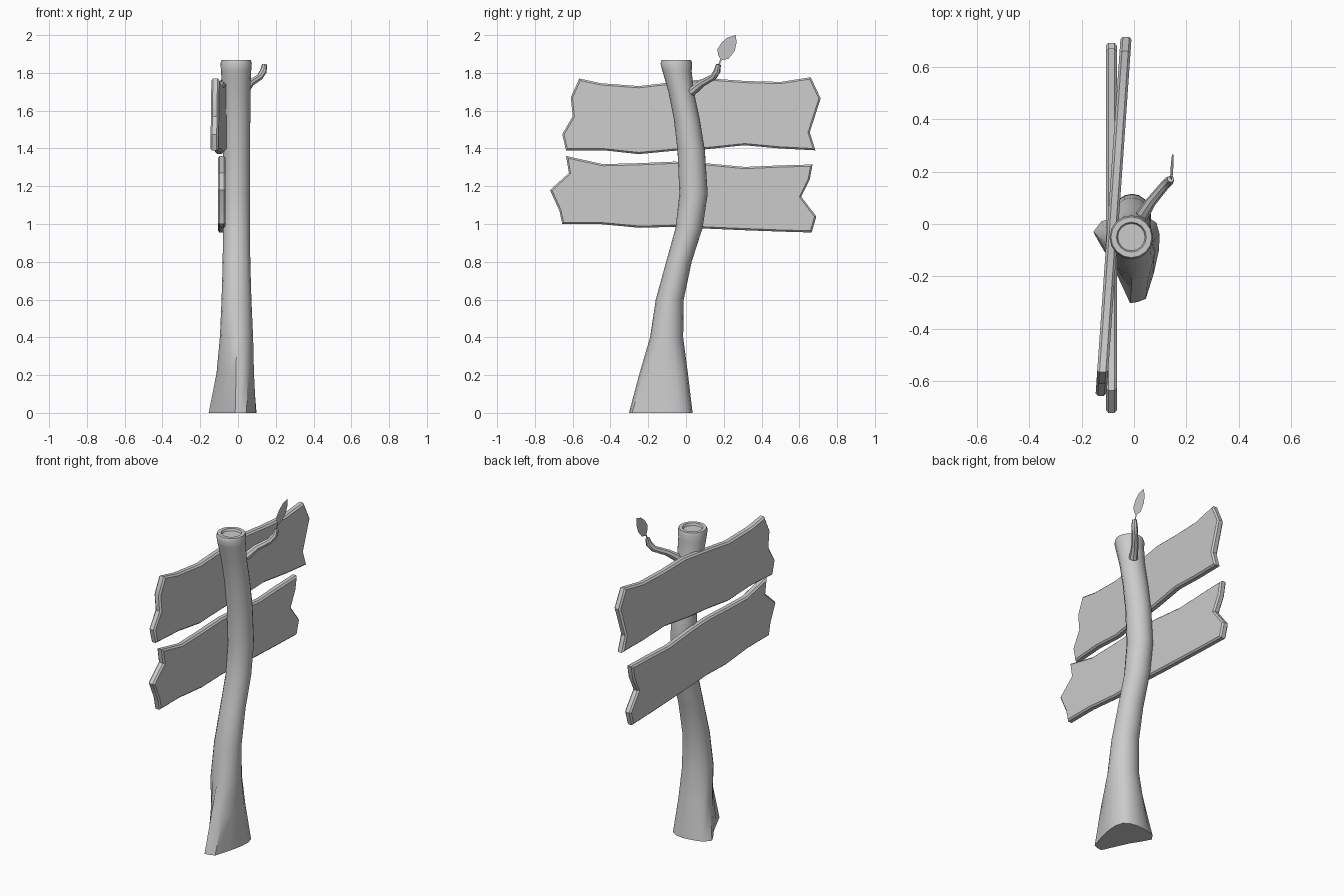
import bpy, bmesh, math
from mathutils import Vector

if "Cube" in bpy.data.objects:
    bpy.data.objects.remove(bpy.data.objects["Cube"])


def finish(bm, name, angle=40):
    bmesh.ops.recalc_face_normals(bm, faces=bm.faces[:])
    me = bpy.data.meshes.new(name)
    bm.to_mesh(me)
    bm.free()
    ob = bpy.data.objects.new(name, me)
    bpy.context.collection.objects.link(ob)
    bpy.ops.object.select_all(action='DESELECT')
    ob.select_set(True)
    bpy.context.view_layer.objects.active = ob
    bpy.ops.object.shade_smooth_by_angle(angle=math.radians(angle))
    return ob


def loft(name, rings):
    bm = bmesh.new()
    vs = [[bm.verts.new(p) for p in r] for r in rings]
    n = len(vs[0])
    for a, b in zip(vs, vs[1:]):
        for i in range(n):
            j = (i + 1) % n
            bm.faces.new((a[i], a[j], b[j], b[i]))
    bm.faces.new(vs[0][::-1])
    bm.faces.new(vs[-1])
    return finish(bm, name)


# Trunk: flared irregular foot, then leaning round rings
foot = [(.095, -.10), (.098, -.04), (.085, .005), (.05, .028), (0, .035), (-.05, .03),
        (-.09, .02), (-.125, .01), (-.155, -.03), (-.125, -.085), (-.09, -.14),
        (-.055, -.215), (-.015, -.302), (.015, -.297), (.045, -.285), (.075, -.19)]
N = len(foot)


def ring(z, x, y0, y1, rx):
    cy, ry = (y0 + y1) / 2, (y1 - y0) / 2
    return [Vector((x + rx * math.cos(2 * math.pi * i / N),
                    cy + ry * math.sin(2 * math.pi * i / N), z)) for i in range(N)]


# z, centre x, y min, y max, x radius
rows = [(.4, -.008, -.19, -.015, .088), (.6, -.008, -.16, -.012, .079),
        (.8, -.008, -.105, .03, .073), (.98, -.008, -.055, .088, .072),
        (1.16, -.008, -.035, .115, .072), (1.39, -.008, -.045, .10, .072),
        (1.56, -.008, -.065, .072, .073), (1.7, -.009, -.093, .042, .074),
        (1.81, -.01, -.125, .03, .08), (1.85, -.01, -.135, .033, .083),
        (1.868, -.01, -.128, .027, .078), (1.868, -.01, -.107, .007, .057),
        (1.855, -.01, -.102, .002, .052)]
rings = [ring(*r) for r in rows]
base = [Vector((x, y, 0)) for x, y in foot]
mid = [Vector((b.x * .3 + t.x * .7, (b.y + t.y) / 2, .21)) for b, t in zip(base, rings[0])]
loft("trunk", [base, mid] + rings)


# Planks: ragged (y, z) outline given thickness and chamfered rims
def plank(name, outline, xc, slope, thick=.042):
    bm = bmesh.new()
    sides = [[bm.verts.new((xc + slope * y + s * thick / 2, y, z)) for y, z in outline]
             for s in (-1, 1)]
    a, b = sides
    caps = [bm.faces.new(a), bm.faces.new(b[::-1])]
    n = len(a)
    for i in range(n):
        j = (i + 1) % n
        bm.faces.new((a[i], b[i], b[j], a[j]))
    rims = list({e for f in caps for e in f.edges})
    bmesh.ops.recalc_face_normals(bm, faces=bm.faces[:])
    bmesh.ops.bevel(bm, geom=rims, offset=.009, segments=1, affect='EDGES', profile=.5)
    return finish(bm, name, 30)


plank("upper_plank", [
    (-.565, 1.77), (-.45, 1.745), (-.25, 1.73), (-.09, 1.748), (.135, 1.77), (.315, 1.757),
    (.50, 1.752), (.66, 1.777), (.713, 1.665), (.655, 1.485), (.685, 1.39), (.495, 1.40),
    (.31, 1.417), (.10, 1.395), (-.06, 1.388), (-.25, 1.37), (-.435, 1.39), (-.635, 1.39),
    (-.655, 1.475), (-.60, 1.57), (-.61, 1.67)], -.08, .07)
plank("lower_plank", [
    (-.635, 1.36), (-.44, 1.317), (-.245, 1.322), (-.06, 1.33), (.10, 1.322), (.31, 1.302),
    (.495, 1.31), (.67, 1.315), (.655, 1.235), (.61, 1.145), (.69, 1.04), (.665, .955),
    (.495, .96), (.31, .967), (.125, .975), (-.06, .985), (-.245, .98), (-.46, 1.0),
    (-.655, 1.0), (-.67, 1.07), (-.72, 1.18), (-.62, 1.27)], -.086, 0)

# Twig: tapered tube along a bent path
path = [Vector(p) for p in ((.03, .03, 1.70), (.065, .085, 1.745), (.115, .145, 1.778),
                            (.135, .165, 1.81), (.14, .172, 1.845))]
radii = (.025, .02, .018, .018, .013)
tube = []
for i, (p, r) in enumerate(zip(path, radii)):
    d = (path[min(i + 1, 4)] - path[max(i - 1, 0)]).normalized()
    u = d.cross(Vector((1, -1, 0))).normalized()
    v = d.cross(u)
    tube.append([p + r * (math.cos(k * math.pi / 4) * u + math.sin(k * math.pi / 4) * v)
                 for k in range(8)])
loft("twig", tube)

# Leaf: single thin sheet on a short stem
bm = bmesh.new()
leaf = [(.168, 1.84), (.176, 1.84), (.19, 1.868), (.225, 1.875), (.257, 1.915), (.268, 1.96),
        (.263, 2.0), (.22, 1.987), (.188, 1.96), (.166, 1.925), (.17, 1.895), (.182, 1.872)]
bm.faces.new([bm.verts.new((.137 + (z - 1.84) * .09, y, z)) for y, z in leaf])
finish(bm, "leaf")
